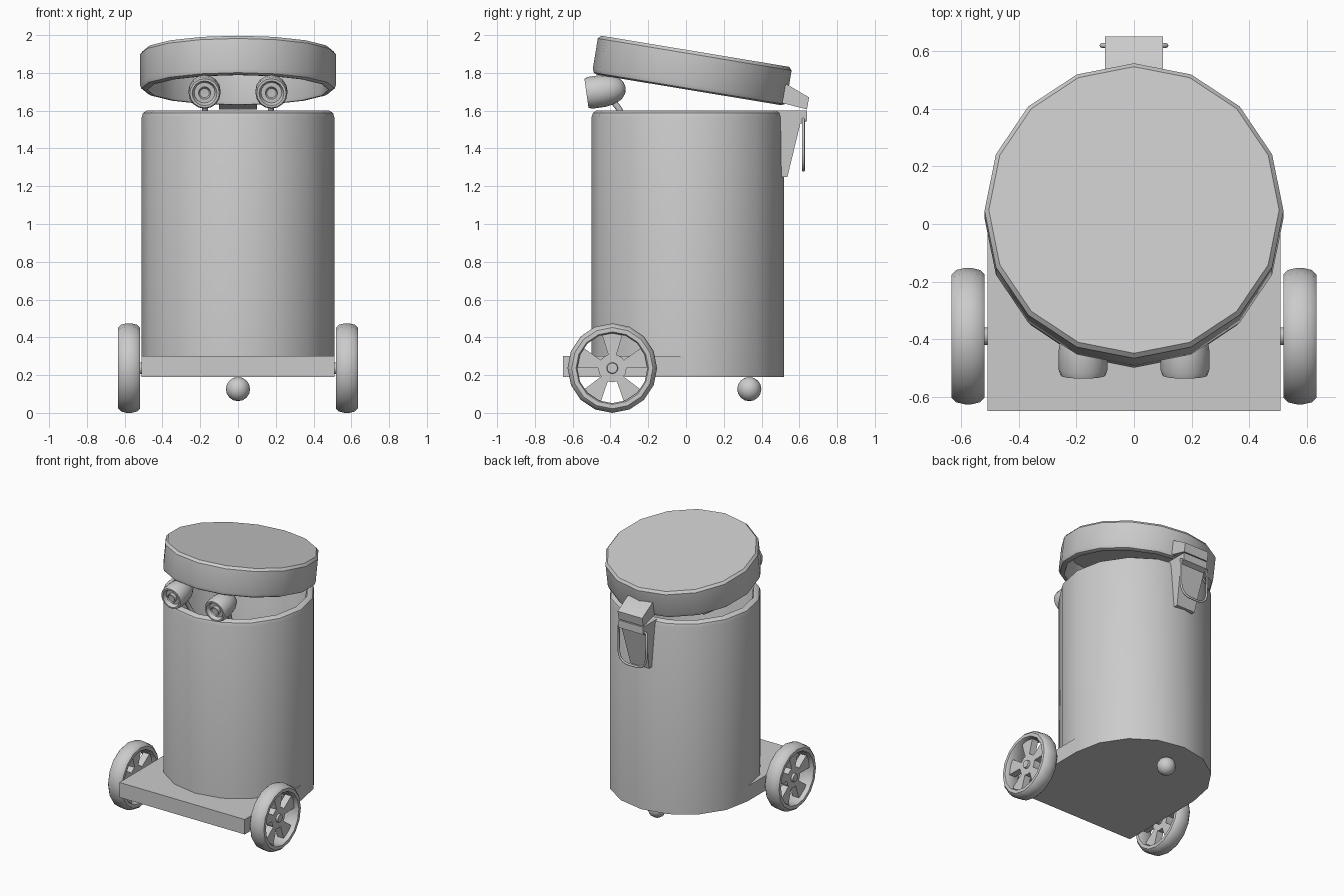
import bpy, bmesh
from math import sin, cos, pi, radians
from mathutils import Matrix, Vector

if "Cube" in bpy.data.objects:
    bpy.data.objects.remove(bpy.data.objects["Cube"])


def finish(name, bm, mirror=False, angle=35):
    bmesh.ops.remove_doubles(bm, verts=bm.verts, dist=1e-5)
    bmesh.ops.recalc_face_normals(bm, faces=bm.faces)
    me = bpy.data.meshes.new(name)
    bm.to_mesh(me)
    bm.free()
    ob = bpy.data.objects.new(name, me)
    bpy.context.collection.objects.link(ob)
    bpy.ops.object.select_all(action='DESELECT')
    ob.select_set(True)
    bpy.context.view_layer.objects.active = ob
    bpy.ops.object.shade_smooth_by_angle(angle=radians(angle))
    if mirror:
        ob.modifiers.new("mirror", 'MIRROR')
    return ob


def lathe(name, profile, matrix, sides=16, closed=False, mirror=False):
    """Revolve (radius, height) points about local z."""
    bm = bmesh.new()
    rings = [[bm.verts.new(matrix @ Vector((r * cos(2 * pi * i / sides),
                                            r * sin(2 * pi * i / sides), h)))
              for i in range(sides)] for r, h in profile]
    pairs = list(zip(rings, rings[1:]))
    if closed:
        pairs.append((rings[-1], rings[0]))
    for a, b in pairs:
        for i in range(sides):
            j = (i + 1) % sides
            bm.faces.new((a[i], a[j], b[j], b[i]))
    return finish(name, bm, mirror)


def add_prism(bm, pts, x0, x1):
    """Extrude a (y, z) outline along x."""
    a = [bm.verts.new((x0, y, z)) for y, z in pts]
    b = [bm.verts.new((x1, y, z)) for y, z in pts]
    bm.faces.new(a)
    bm.faces.new(b[::-1])
    for i in range(len(pts)):
        j = (i + 1) % len(pts)
        bm.faces.new((a[i], b[i], b[j], a[j]))


def prism(name, pts, x0, x1, taper=None):
    bm = bmesh.new()
    add_prism(bm, pts, x0, x1)
    if taper:
        for v in bm.verts:
            if v.co.z < taper[0]:
                v.co.x *= taper[1]
    return finish(name, bm)


def tube(name, points, radius, mirror=False):
    cu = bpy.data.curves.new(name, 'CURVE')
    cu.dimensions = '3D'
    cu.bevel_depth = radius
    cu.bevel_resolution = 2
    cu.use_fill_caps = True
    sp = cu.splines.new('POLY')
    sp.points.add(len(points) - 1)
    for p, co in zip(sp.points, points):
        p.co = (*co, 1)
    ob = bpy.data.objects.new(name, cu)
    bpy.context.collection.objects.link(ob)
    if mirror:
        ob.modifiers.new("mirror", 'MIRROR')
    return ob


T = Matrix.Translation

# Hollow bin body with a rounded rim
lathe("bin_body", [(0, 0.19), (0.51, 0.19), (0.51, 1.565), (0.503, 1.588), (0.485, 1.6),
                   (0.465, 1.6), (0.455, 1.58), (0.455, 0.24), (0, 0.24)], T((0, 0.01, 0)))

# Hollow lid, tipped open about the back hinge
lathe("lid", [(0, 0.207), (0.505, 0.207), (0.52, 0.19), (0.52, 0.03), (0.512, 0.008),
              (0.495, 0), (0.48, 0), (0.475, 0.015), (0.475, 0.165), (0, 0.165)],
      T((0, 0.015, 1.71)) @ Matrix.Rotation(radians(-9.4), 4, 'X'))

# Front base plate
prism("base_plate", [(-0.65, 0.19), (0, 0.19), (0, 0.3), (-0.65, 0.3)], -0.51, 0.51)

# Wheels: tyre, hub and five spokes, mirrored to the other side
WY, WZ = -0.39, 0.237
wheel = T((0.577, WY, WZ)) @ Matrix.Rotation(pi / 2, 4, 'Y')
half = [(0.185, 0.045), (0.192, 0.057), (0.215, 0.057), (0.23, 0.042), (0.237, 0.012)]
lathe("tyres", half + [(r, -h) for r, h in reversed(half)], wheel, closed=True, mirror=True)
lathe("hubs", [(0, -0.08), (0.03, -0.08), (0.03, -0.025), (0.075, -0.025), (0.075, 0.025),
               (0.03, 0.025), (0.027, 0.04), (0, 0.04)], wheel, mirror=True)
bm = bmesh.new()
for k in range(5):
    mid = 90 + 72 * k
    polar = [(0.065, -17), (0.192, -17), (0.192, 17), (0.065, 17)]
    add_prism(bm, [(WY + r * cos(radians(mid + a)), WZ + r * sin(radians(mid + a)))
                   for r, a in polar], 0.552, 0.602)
finish("spokes", bm, mirror=True)

# Rear ball caster
bm = bmesh.new()
bmesh.ops.create_uvsphere(bm, u_segments=12, v_segments=8, radius=0.064,
                          matrix=T((0, 0.335, 0.126)))
finish("ball_caster", bm, angle=60)

# Eyes: bullet-shaped housings with recessed lenses, looking slightly down
eye = T((0.177, -0.527, 1.692)) @ Matrix.Rotation(radians(-82), 4, 'X')
lathe("eyes", [(0, 0.01), (0.025, 0.008), (0.032, 0.0), (0.032, 0.025), (0.055, 0.025),
               (0.066, 0), (0.078, 0), (0.085, 0.02), (0.085, 0.09), (0.077, 0.14),
               (0.058, 0.18), (0.03, 0.203), (0, 0.21)], eye, mirror=True)
tube("eye_stalks", [(0.177, -0.4, 1.67), (0.175, -0.355, 1.61), (0.16, -0.31, 1.52),
                    (0.1, -0.24, 1.42), (0, -0.2, 1.36)], 0.016, mirror=True)

# Rear hinge brackets on body and lid
prism("body_bracket", [(0.5, 1.25), (0.537, 1.25), (0.605, 1.53), (0.64, 1.545),
                       (0.64, 1.6), (0.48, 1.6)], -0.1, 0.1, taper=(1.3, 0.75))
prism("lid_bracket", [(0.52, 1.74), (0.538, 1.737), (0.652, 1.67), (0.64, 1.607),
                      (0.51, 1.64)], -0.1, 0.1)

# Wire carrying handle
side = [(0.095, 1.555), (0.113, 1.55), (0.112, 1.36), (0.1, 1.32), (0.075, 1.295), (0.04, 1.285)]
tube("handle", [(x, 0.621, z) for x, z in side] +
     [(-x, 0.621, z) for x, z in reversed(side)], 0.008)
